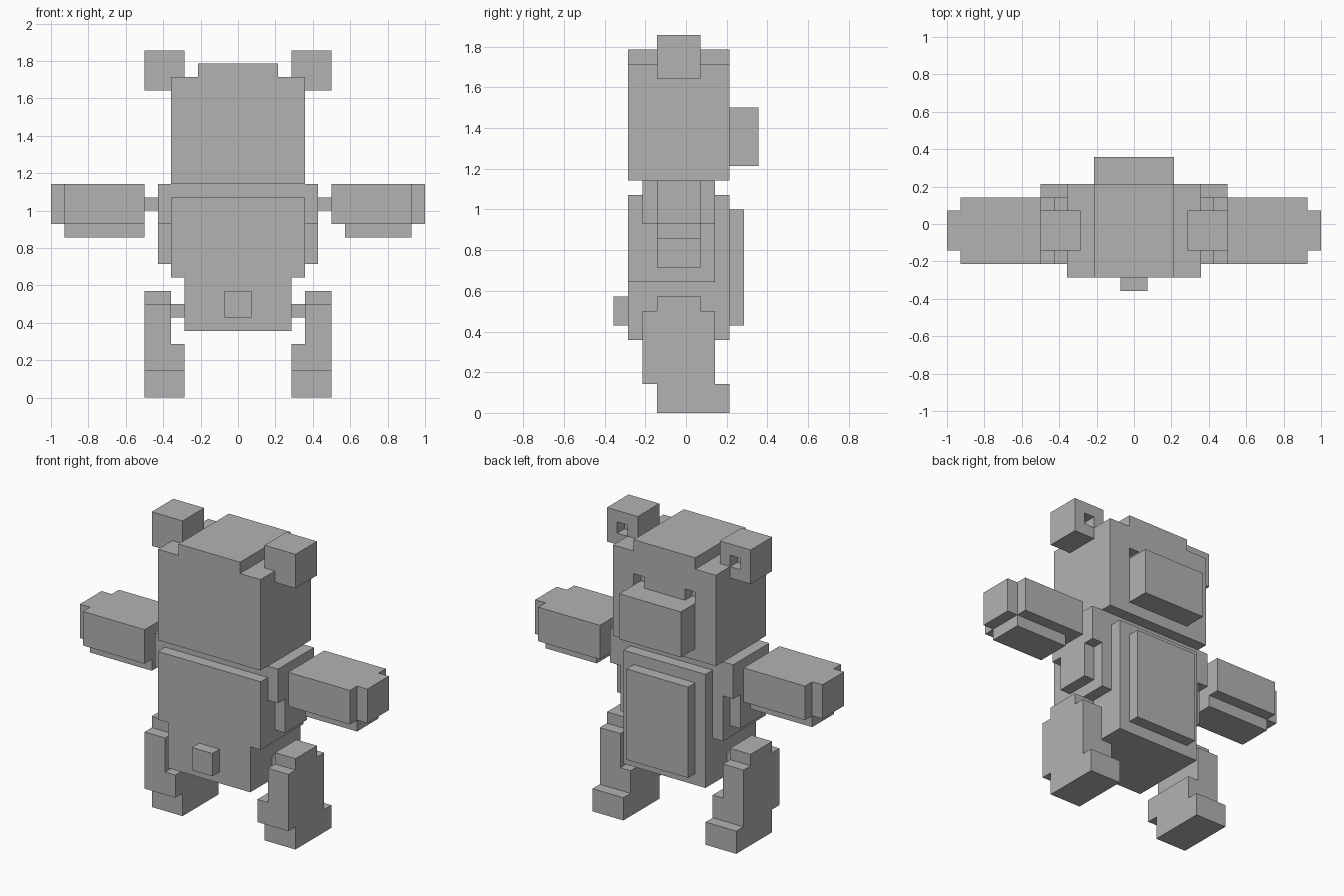
import bpy
import bmesh
from mathutils import Matrix, Vector

U = 1 / 14  # one block of the grid

if "Cube" in bpy.data.objects:
    bpy.data.objects.remove(bpy.data.objects["Cube"], do_unlink=True)

grey = bpy.data.materials.new("plain_grey")
grey.use_nodes = True
grey.diffuse_color = (0.45, 0.45, 0.45, 1)
grey.node_tree.nodes["Principled BSDF"].inputs["Base Color"].default_value = grey.diffuse_color


def box(name, x, y, z):
    """Box between grid planes, each axis given as (low, high)."""
    low, high = (Vector(p) * U for p in zip(x, y, z))
    bm = bmesh.new()
    bmesh.ops.create_cube(bm, size=1, matrix=Matrix.Translation((low + high) / 2)
                          @ Matrix.Diagonal((*(high - low), 1)))
    mesh = bpy.data.meshes.new(name)
    bm.to_mesh(mesh)
    bm.free()
    mesh.materials.append(grey)
    obj = bpy.data.objects.new(name, mesh)
    bpy.context.collection.objects.link(obj)
    return obj


def pair(name, x, y, z):
    """Matching boxes on the left (+x) and right (-x)."""
    return (box("left_" + name, x, y, z),
            box("right_" + name, (-x[1], -x[0]), y, z))


def carve(obj, x, y, z):
    """Cut a box-shaped recess and remove the cutter."""
    cutter = box("cutter", x, y, z)
    cutter.hide_render = True
    mod = obj.modifiers.new("recess", "BOOLEAN")
    mod.operation = "DIFFERENCE"
    mod.solver = "EXACT"
    mod.object = cutter
    bpy.context.view_layer.update()
    graph = bpy.context.evaluated_depsgraph_get()
    cut_mesh = bpy.data.meshes.new_from_object(obj.evaluated_get(graph))
    obj.modifiers.clear()
    obj.data = cut_mesh
    bpy.data.objects.remove(cutter, do_unlink=True)


# Head with carved eyes, crown and muzzle
head = box("head", (-5, 5), (-4, 3), (16, 24))
for eye_x in ((2, 3), (-3, -2)):
    carve(head, eye_x, (2, 4), (21, 22))
box("crown", (-3, 3), (-4, 3), (24, 25))
box("muzzle", (-3, 3), (3, 5), (17, 21))

# Ears, hollowed on the face side
left_ear, right_ear = pair("ear", (4, 7), (-2, 1), (23, 26))
carve(left_ear, (5, 6), (0, 2), (24, 25))
carve(right_ear, (-6, -5), (0, 2), (24, 25))

# Torso, tummy patch and tail
box("neck", (-5, 5), (-3, 2), (15, 16))
box("chest", (-5, 5), (-4, 2), (9, 15))
box("hips", (-4, 4), (-4, 2), (5, 9))
box("belly", (-4, 4), (2, 3), (5, 15))
box("tummy_patch", (-3, 3), (3, 4), (6, 14))
box("tail", (-1, 1), (-5, -4), (6, 8))

# Shoulders and arms
pair("shoulder", (5, 6), (-3, 2), (13, 16))
pair("side", (5, 6), (-2, 1), (10, 13))
pair("arm_joint", (6, 7), (-1, 0), (14, 15))
pair("arm", (7, 13), (-3, 2), (13, 16))
pair("hand", (13, 14), (-2, 1), (13, 16))
box("left_forearm_underside", (8, 13), (-2, 1), (12, 13))
box("right_forearm_underside", (-13, -7), (-2, 1), (12, 13))

# Legs and feet
pair("leg_joint", (4, 5), (-1, 0), (6, 7))
pair("thigh_top", (5, 7), (-2, 1), (7, 8))
pair("leg", (5, 7), (-3, 2), (4, 7))
pair("ankle", (4, 7), (-3, 2), (2, 4))
pair("foot", (4, 7), (-2, 3), (0, 2))
